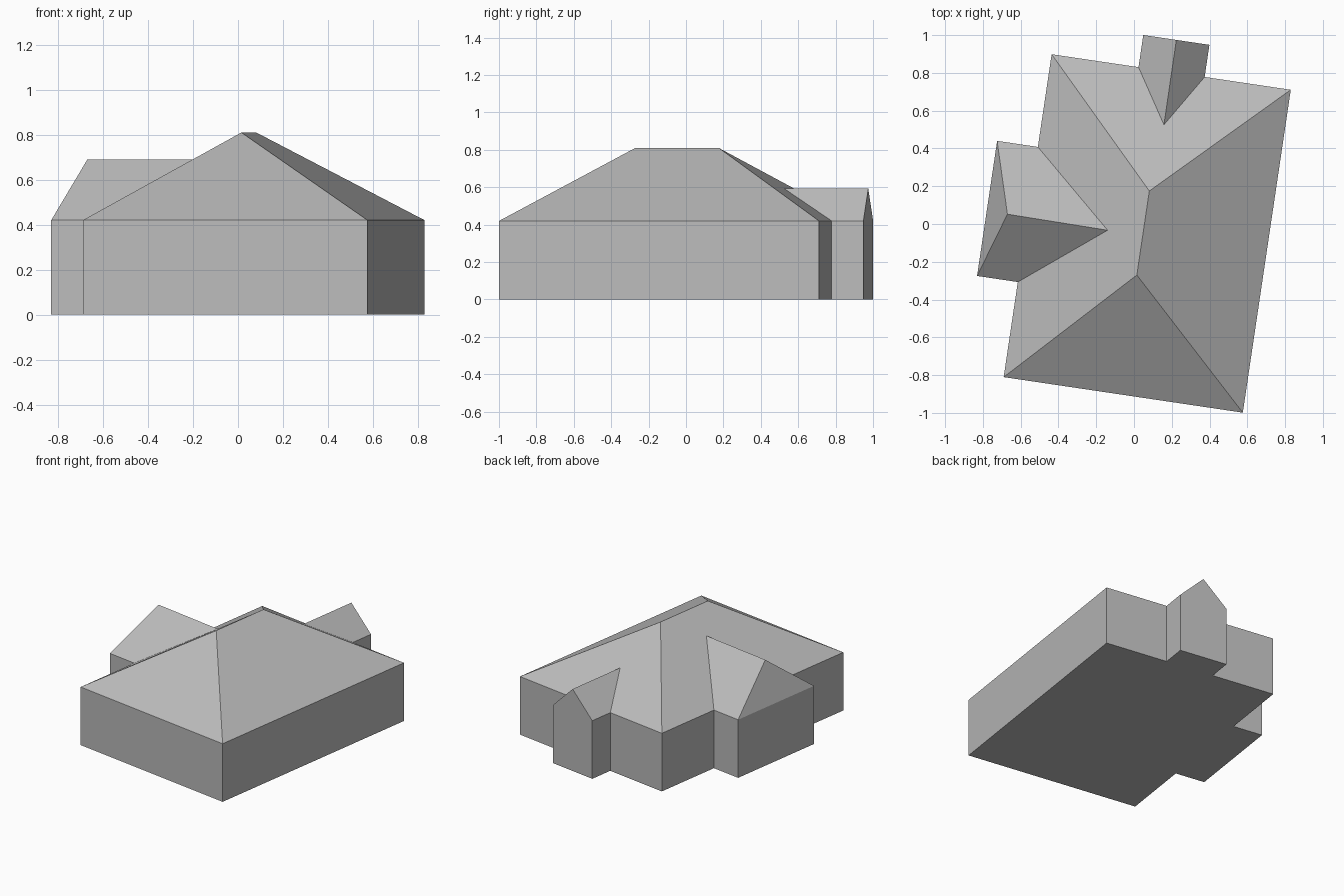
import bpy, bmesh
from math import radians
from mathutils import Matrix

cube = bpy.data.objects.get("Cube")
if cube:
    bpy.data.objects.remove(cube, do_unlink=True)

# One plain grey for the whole building
grey = bpy.data.materials.new("plain_grey")
grey.use_nodes = True
colour = (0.5, 0.5, 0.5, 1)
grey.diffuse_color = colour
grey.node_tree.nodes["Principled BSDF"].inputs["Base Color"].default_value = colour

# The house is turned slightly on its plot
PLACE = Matrix.Translation((0.07, -0.05, 0)) @ Matrix.Rotation(radians(-8.45), 4, "Z")
EAVE, RIDGE, SIDE_RIDGE, BACK_RIDGE = 0.42, 0.81, 0.69, 0.592
W, L = 0.64, 0.864            # half width and half length of the main block
SIDE, BACK = -0.858, 1.036    # outer walls of the two wings
S0, S1 = -0.355, 0.368        # side wing extent
B0, B1 = -0.175, 0.179        # back wing extent


def build(name, faces):
    """Make an object from a list of polygons, sharing coincident corners."""
    bm = bmesh.new()
    for face in faces:
        bm.faces.new([bm.verts.new(p) for p in face])
    bmesh.ops.remove_doubles(bm, verts=bm.verts, dist=0.0005)
    bm.transform(PLACE)
    mesh = bpy.data.meshes.new(name)
    bm.to_mesh(mesh)
    bm.free()
    mesh.materials.append(grey)
    obj = bpy.data.objects.new(name, mesh)
    bpy.context.collection.objects.link(obj)
    return obj


def eave(x, y):
    return (x, y, EAVE)


# Eave corners, counter-clockwise from the front right
front_r, front_l = eave(-W, -L), eave(W, -L)
back_l, back_r = eave(W, L), eave(-W, L)
wing_b = [eave(B1, L), eave(B1, BACK), eave(B0, BACK), eave(B0, L)]
wing_s = [eave(-W, S1), eave(SIDE, S1), eave(SIDE, S0), eave(-W, S0)]
outline = [front_r, front_l, back_l, *wing_b, back_r, *wing_s]

# Ridge points
ridge_f, ridge_b = (-0.022, -0.226, RIDGE), (-0.022, 0.224, RIDGE)
side_in, side_hip = (-0.21, -0.014, SIDE_RIDGE), (-0.747, -0.008, SIDE_RIDGE)
back_in, gable = (0.003, 0.582, BACK_RIDGE), (0.002, BACK, BACK_RIDGE)

# Walls and floor following the footprint
ground = [(x, y, 0) for x, y, z in outline]
walls = [ground[::-1]]
for i in range(len(outline)):
    j = (i + 1) % len(outline)
    walls.append([ground[i], ground[j], outline[j], outline[i]])
walls.append([wing_b[1], gable, wing_b[2]][::-1][::-1])
build("walls", walls)

# Hipped main roof, notched where the wing roofs meet it
build("main_roof", [
    [front_r, front_l, ridge_f],
    [front_l, back_l, ridge_b, ridge_f],
    [back_l, wing_b[0], back_in, wing_b[3], back_r, ridge_b],
    [back_r, wing_s[0], side_in, wing_s[3], front_r, ridge_f, ridge_b],
])

# Hipped roof of the side wing
build("side_wing_roof", [
    [wing_s[0], wing_s[1], side_hip, side_in],
    [wing_s[1], wing_s[2], side_hip],
    [wing_s[2], wing_s[3], side_in, side_hip],
])

# Gabled roof of the back wing
build("back_wing_roof", [
    [wing_b[0], wing_b[1], gable, back_in],
    [wing_b[2], wing_b[3], back_in, gable],
])
